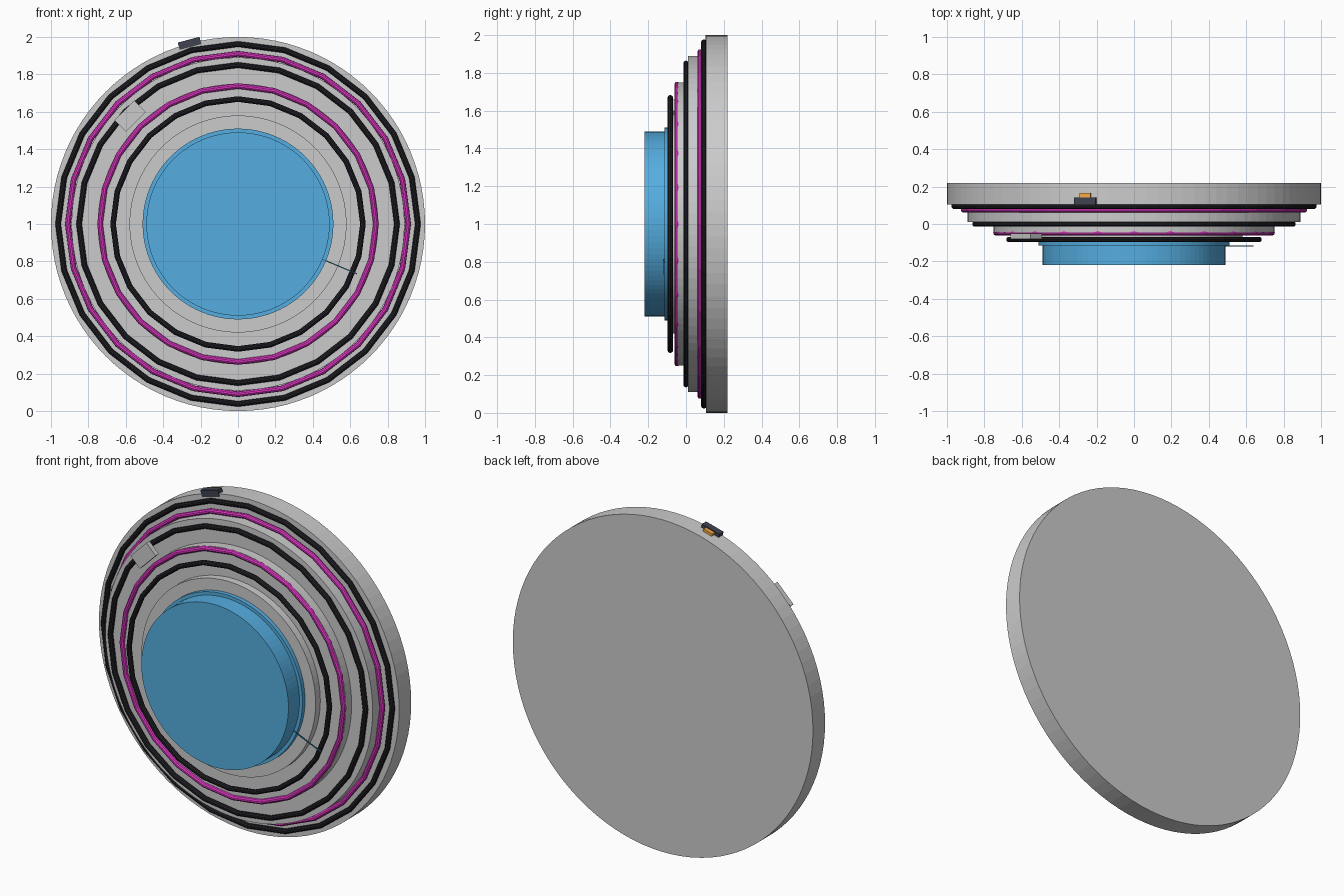
import bpy, math
from mathutils import Matrix, Vector

if "Cube" in bpy.data.objects:
    bpy.data.objects.remove(bpy.data.objects["Cube"])

def mat(name, rgb):
    m = bpy.data.materials.new(name)
    m.diffuse_color = (*rgb, 1)
    m.use_nodes = True
    m.node_tree.nodes["Principled BSDF"].inputs["Base Color"].default_value = m.diffuse_color
    return m

BLACK = mat("black", (0.015, 0.015, 0.02))
PINK = mat("pink", (0.8, 0.04, 0.6))
BLUE = mat("blue", (0.09, 0.42, 0.75))
TEAL = mat("teal", (0.03, 0.2, 0.3))
DARK = mat("dark", (0.05, 0.055, 0.08))
AMBER = mat("amber", (0.9, 0.4, 0.06))
FACE_FRONT = (math.pi / 2, 0, 0)

def finish(name, material=None):
    o = bpy.context.object
    o.name = name
    if material:
        o.data.materials.append(material)
    return o

def disc(name, r, y0, y1, material=None):
    bpy.ops.mesh.primitive_cylinder_add(vertices=96, radius=r, depth=y1 - y0,
                                        location=(0, (y0 + y1) / 2, 1), rotation=FACE_FRONT)
    return finish(name, material)

def ring(name, r, y, material):
    bpy.ops.mesh.primitive_torus_add(major_radius=r, minor_radius=0.015, major_segments=24,
                                     minor_segments=10, location=(0, y, 1), rotation=FACE_FRONT)
    return finish(name, material)

def radial_box(name, angle, r, y, size, material=None):
    """Box at a polar position on the dial; size = (radial, depth, tangential)."""
    a = math.radians(angle)
    bpy.ops.mesh.primitive_cube_add(size=1)
    o = finish(name, material)
    o.data.transform(Matrix.Diagonal((*size, 1)))
    o.location = Vector((r * math.cos(a), y, 1 + r * math.sin(a)))
    o.rotation_euler = (0, -a, 0)
    return o

# stepped body
disc("base_disc", 1.0, 0.105, 0.22)
disc("second_step", 0.89, 0.01, 0.106)
disc("third_step", 0.75, -0.045, 0.011)
disc("fourth_step", 0.58, -0.09, -0.044)

# blue centre
disc("centre_rim", 0.51, -0.115, -0.089, BLUE)
disc("centre_button", 0.49, -0.22, -0.11, BLUE)

# seal rings
for i, (r, y, m) in enumerate([(0.962, 0.095, BLACK), (0.91, 0.075, PINK), (0.85, 0.0, BLACK),
                               (0.738, -0.047, PINK), (0.668, -0.083, BLACK)]):
    ring(f"ring_{i + 1}", r, y, m)

# edge latch, front plate and pointer
radial_box("latch_body", 105, 1.0, 0.122, (0.04, 0.04, 0.12), DARK)
radial_box("latch_light", 105, 1.0, 0.154, (0.03, 0.026, 0.06), AMBER)
radial_box("front_plate", 135, 0.815, -0.065, (0.087, 0.03, 0.15))
radial_box("pointer", -22.7, 0.585, -0.117, (0.21, 0.005, 0.006), TEAL)
